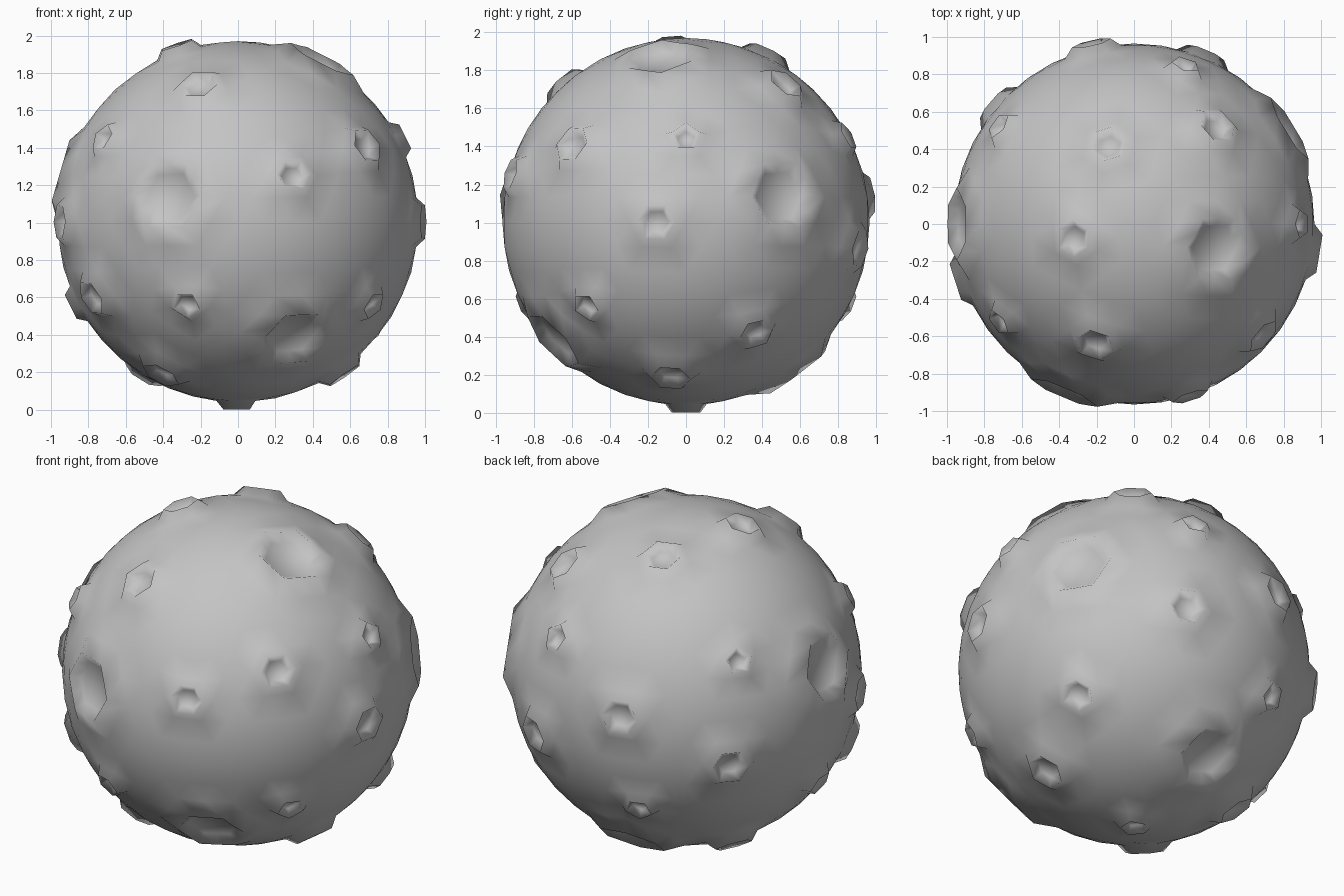
import bpy
import bmesh
from mathutils import Vector

RADIUS = 0.965
CENTRE_Z = 1.005

# Crater directions from the middle of the globe
BIG = [(-.39, -.87, .14), (.29, -.69, -.61), (.44, -.13, .86),
       (.81, .50, .14), (-.92, 0, .29), (-.05, .62, -.74)]
SMALL = [(-.22, -.62, .72), (.68, -.58, .41), (.31, -.89, .25), (-.90, -.35, 0),
         (-.78, -.41, -.38), (-.41, -.39, -.78), (-.33, -.08, .90), (.95, -.16, 0),
         (.46, .52, .69), (.31, .91, -.12), (.68, .38, -.57), (.55, -.07, -.79),
         (-.14, .42, .86), (-.23, .93, .15), (-.72, .63, -.13), (-.50, .24, -.79),
         # five-sided craters
         (-.724, -.526, .447), (-.276, -.85, -.447), (.724, -.526, -.447),
         (-.894, 0, -.447), (.894, 0, .447), (.276, .85, .447),
         (-.276, .85, -.447), (-.724, .526, .447), (0, 0, -1)]

# Each step: height of the ring above the globe's centre, scale of the last ring
BIG_STEPS = [(.987, .64), (.942, .72)]
SMALL_STEPS = [(1.004, .68), (.96, .60)]


def make_material(name, value):
    mat = bpy.data.materials.new(name)
    mat.use_nodes = True
    colour = (value, value, value, 1)
    mat.diffuse_color = colour
    bsdf = next(n for n in mat.node_tree.nodes if n.type == 'BSDF_PRINCIPLED')
    bsdf.inputs["Base Color"].default_value = colour
    bsdf.inputs["Roughness"].default_value = 0.8
    return mat


def crater_faces(bm, direction, rings, used):
    """Faces within a number of rings of the nearest vertex."""
    aim = Vector(direction).normalized()
    centre = max(bm.verts, key=lambda v: v.co.dot(aim))
    faces = set(centre.link_faces)
    for _ in range(rings - 1):
        faces = {g for f in faces for v in f.verts for g in v.link_faces}
    faces -= used
    used |= faces
    return centre.co.normalized(), list(faces)


def raise_crater(bm, face, axis, steps):
    """Extrude the rim up, then the floor back down."""
    for height, scale in steps:
        face = bmesh.ops.extrude_discrete_faces(bm, faces=[face])["faces"][0]
        for v in face.verts:
            flat = v.co - axis * v.co.dot(axis)
            v.co = axis * height + flat * scale


cube = bpy.data.objects.get("Cube")
if cube:
    bpy.data.objects.remove(cube, do_unlink=True)

# Globe
bm = bmesh.new()
bmesh.ops.create_icosphere(bm, subdivisions=4, radius=RADIUS)

# Mark every crater before changing the mesh
used = set()
plans = []
for directions, rings, steps in ((BIG, 2, BIG_STEPS), (SMALL, 1, SMALL_STEPS)):
    for direction in directions:
        plans.append((*crater_faces(bm, direction, rings, used), steps))

# Merge each marked patch into one face, then shape it
for axis, faces, steps in plans:
    if not faces:
        continue
    merged = bmesh.ops.dissolve_faces(bm, faces=faces, use_verts=False)["region"]
    for face in merged:
        raise_crater(bm, face, axis, steps)

bmesh.ops.translate(bm, verts=bm.verts, vec=(0, 0, CENTRE_Z))
for face in bm.faces:
    face.smooth = True

mesh = bpy.data.meshes.new("cratered_globe")
bm.to_mesh(mesh)
bm.free()
mesh.materials.append(make_material("moon_grey", 0.55))
globe = bpy.data.objects.new("cratered_globe", mesh)
bpy.context.collection.objects.link(globe)
